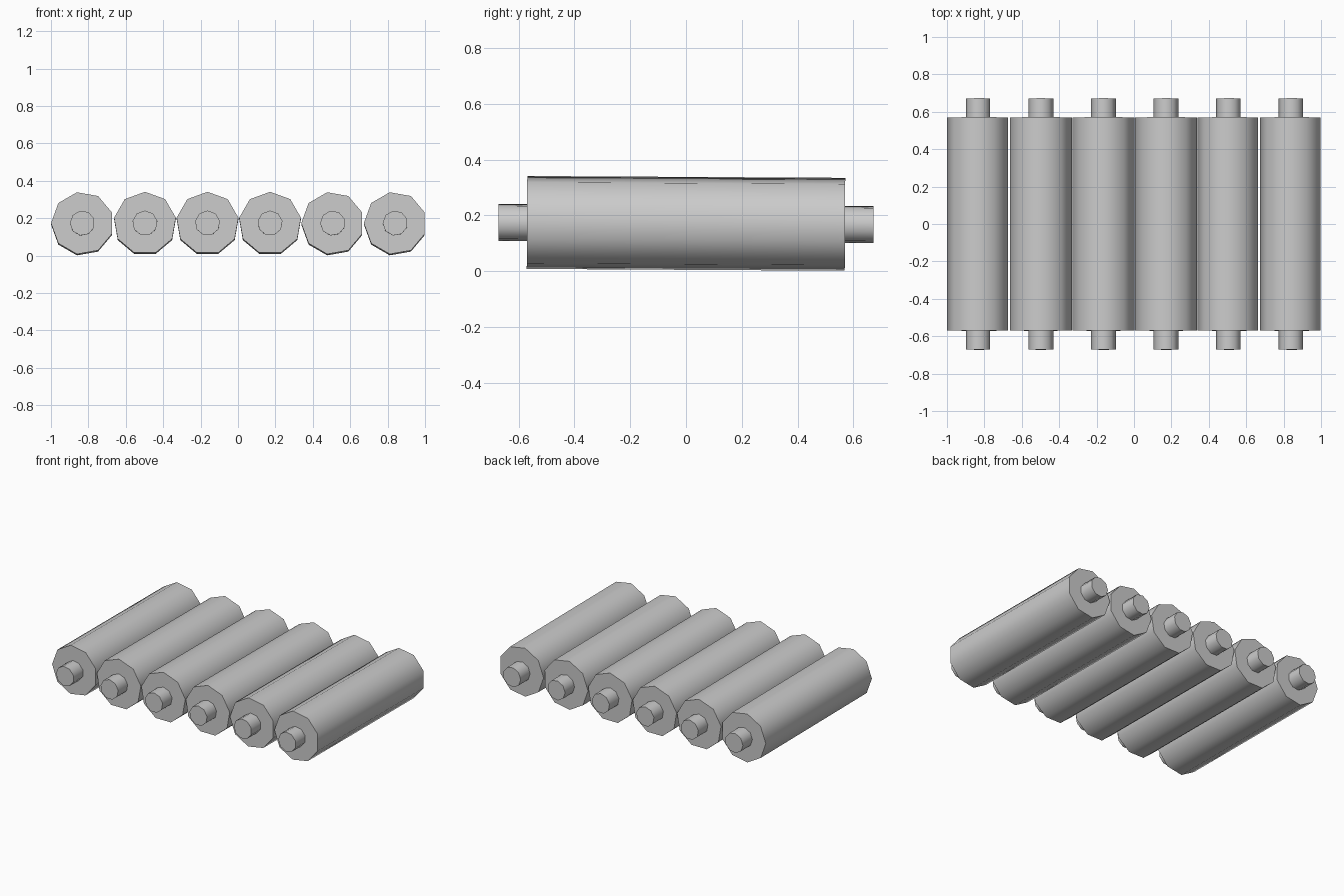
import bpy, bmesh
from math import sin, cos, radians

if "Cube" in bpy.data.objects:
    bpy.data.objects.remove(bpy.data.objects["Cube"])

SIDES = 9
BODY_R, PIN_R = 0.1678, 0.067
BODY_Y, PIN_Y = 0.57, 0.672
PITCH, FIRST_X = 0.3345, -0.832
MID_Z, TILT = 0.1700, radians(0.33)

# Lengthwise profile: end pin, roller body, end pin
PROFILE = [(-PIN_Y, PIN_R), (-BODY_Y, PIN_R), (-BODY_Y, BODY_R),
           (BODY_Y, BODY_R), (BODY_Y, PIN_R), (PIN_Y, PIN_R)]


def make_roller(name, x, start_deg):
    bm = bmesh.new()
    rings = []
    for y, r in PROFILE:
        ring = []
        for i in range(SIDES):
            a = radians(start_deg + 360 * i / SIDES)
            ring.append(bm.verts.new((r * cos(a), y, r * sin(a))))
        rings.append(ring)
    for a, b in zip(rings, rings[1:]):
        for i in range(SIDES):
            j = (i + 1) % SIDES
            bm.faces.new((a[i], a[j], b[j], b[i]))
    bm.faces.new(rings[0])
    bm.faces.new(rings[-1])
    bmesh.ops.recalc_face_normals(bm, faces=bm.faces)
    mesh = bpy.data.meshes.new(name)
    bm.to_mesh(mesh)
    bm.free()
    ob = bpy.data.objects.new(name, mesh)
    bpy.context.collection.objects.link(ob)
    ob.location = (x, 0, MID_Z)
    ob.rotation_euler.x = -TILT
    # Smooth barrel, sharp ends
    bpy.ops.object.select_all(action='DESELECT')
    ob.select_set(True)
    bpy.context.view_layer.objects.active = ob
    bpy.ops.object.shade_smooth_by_angle(angle=radians(50))


# Row of rollers, each turned to one of two resting angles
for n, turn in enumerate((180, 90, 90, 90, 180, 180)):
    make_roller(f"roller_{n + 1}", FIRST_X + n * PITCH, turn)
